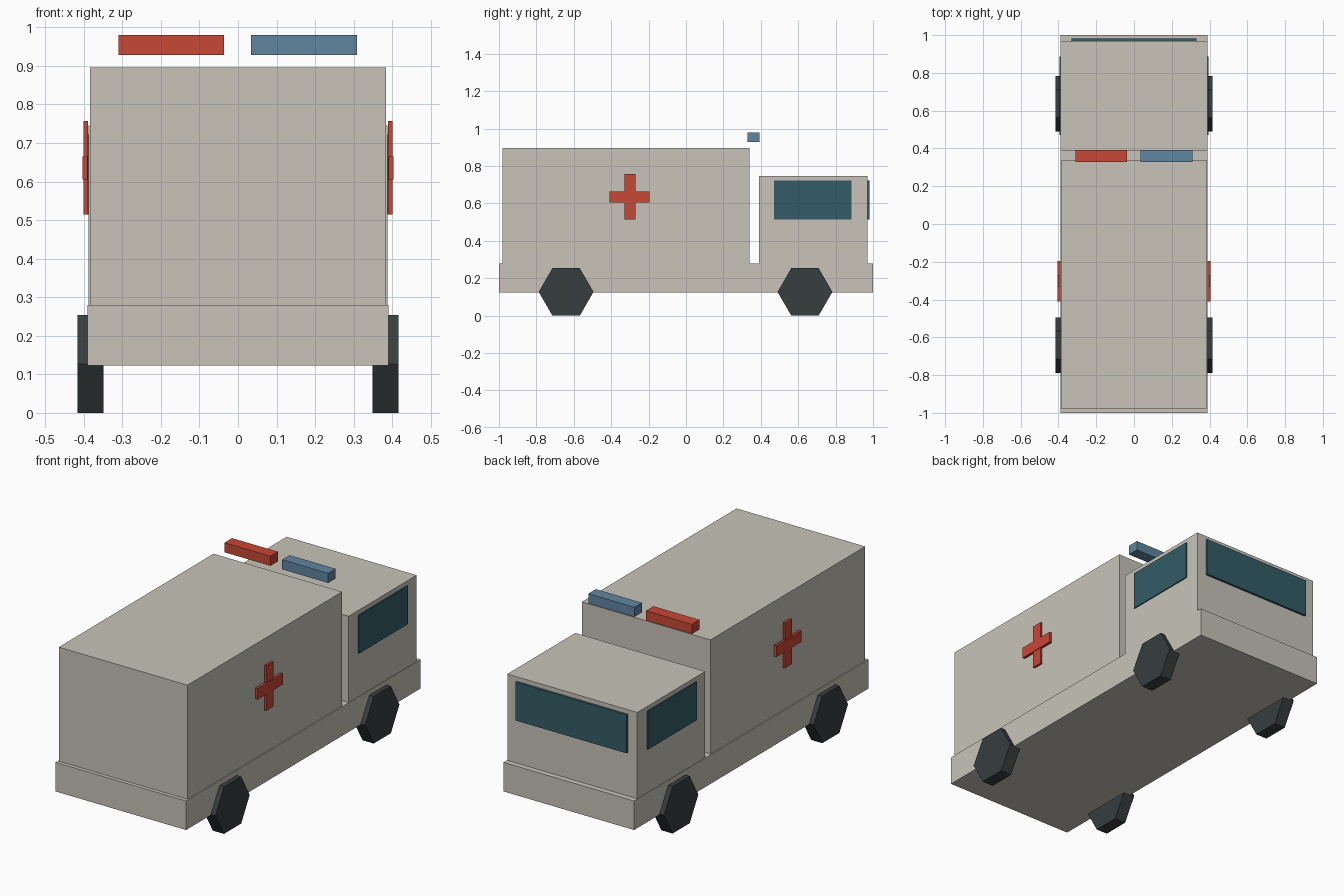
import bpy, math

if "Cube" in bpy.data.objects:
    bpy.data.objects.remove(bpy.data.objects["Cube"])


def material(name, rgb):
    m = bpy.data.materials.new(name)
    lin = [((c / 255 + 0.055) / 1.055) ** 2.4 for c in rgb]
    m.diffuse_color = (*lin, 1)
    m.use_nodes = True
    m.node_tree.nodes["Principled BSDF"].inputs["Base Color"].default_value = m.diffuse_color
    return m


PAINT = material("warm_grey_paint", (200, 196, 185))
GLASS = material("teal_glass", (52, 92, 103))
RUBBER = material("dark_rubber", (55, 62, 63))
RED = material("red", (200, 72, 54))
BLUE = material("blue", (96, 134, 160))


def box(name, x, y, z, mat):
    """Box from (min, max) ranges."""
    bpy.ops.mesh.primitive_cube_add(size=1, location=[sum(r) / 2 for r in (x, y, z)])
    ob = bpy.context.object
    ob.name = name
    for v in ob.data.vertices:
        v.co = [c * (r[1] - r[0]) for c, r in zip(v.co, (x, y, z))]
    ob.data.materials.append(mat)
    return ob


def side_pair(name, x, y, z, mat):
    """Same box on both sides of the vehicle."""
    box(name + "_right", x, y, z, mat)
    box(name + "_left", (-x[1], -x[0]), y, z, mat)


# Body: chassis, rear compartment and cab
box("chassis", (-0.39, 0.39), (-1, 1), (0.123, 0.28), PAINT)
box("rear_compartment", (-0.384, 0.384), (-0.98, 0.34), (0.28, 0.896), PAINT)
box("cab", (-0.388, 0.388), (0.39, 0.97), (0.28, 0.746), PAINT)

# Windows
box("windscreen", (-0.332, 0.332), (0.965, 0.982), (0.515, 0.722), GLASS)
side_pair("side_window", (0.384, 0.394), (0.47, 0.886), (0.515, 0.722), GLASS)

# Crosses on both sides
side_pair("cross_upright", (0.389, 0.401), (-0.33, -0.271), (0.514, 0.757), RED)
side_pair("cross_bar", (0.39, 0.404), (-0.409, -0.195), (0.605, 0.665), RED)

# Roof lights
box("red_light", (-0.31, -0.036), (0.328, 0.392), (0.928, 0.98), RED)
box("blue_light", (0.034, 0.309), (0.328, 0.392), (0.928, 0.98), BLUE)

# Six-sided wheels, flat side down
for side, sx in (("right", 1), ("left", -1)):
    for end, y in (("rear", -0.641), ("cab", 0.636)):
        bpy.ops.mesh.primitive_cylinder_add(vertices=6, radius=0.1465, depth=0.067)
        wheel = bpy.context.object
        wheel.name = f"{end}_wheel_{side}"
        for v in wheel.data.vertices:
            a, b, c = v.co
            v.co = (c, b, a)
        wheel.data.flip_normals()
        # turn the corners to point forward and back
        wheel.rotation_euler.x = 0
        wheel.location = (sx * 0.383, y, 0.127)
        if max(v.co.z for v in wheel.data.vertices) > 0.14:
            wheel.rotation_euler.x = math.radians(30)
        wheel.data.materials.append(RUBBER)
